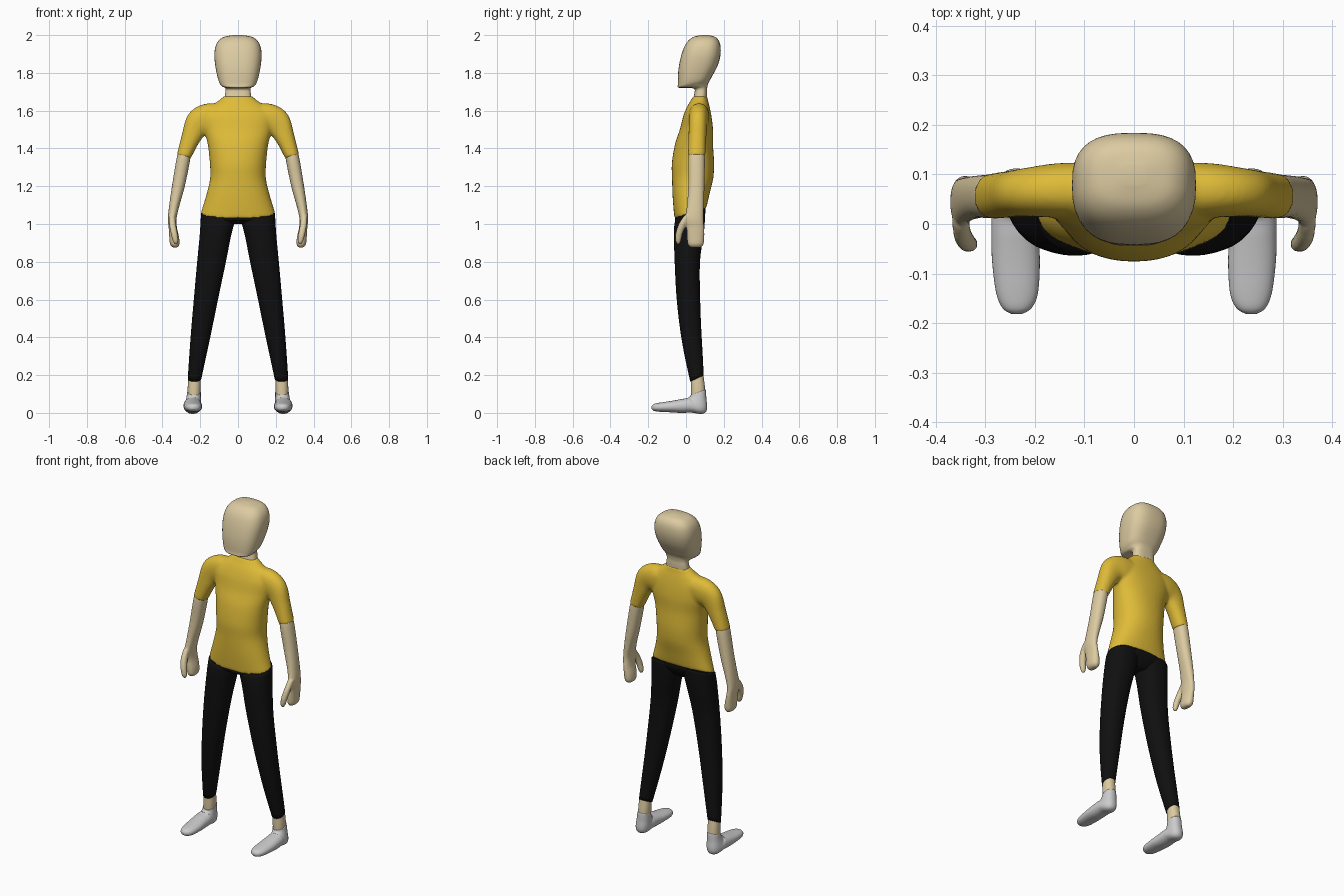
import bpy, bmesh
from math import sin, cos, pi, radians


def material(name, rgb):
    m = bpy.data.materials.new(name)
    m.diffuse_color = (*rgb, 1)
    return m


SKIN = material("skin", (0.72, 0.60, 0.36))
YELLOW = material("yellow_cloth", (0.74, 0.50, 0.04))
BLACK = material("black_cloth", (0.005, 0.005, 0.005))


def curve(pts, steps=6):
    """Catmull-Rom interpolation of section tuples."""
    pts = [tuple(p) + (0,) * (7 - len(p)) for p in pts]
    out = []
    for i in range(len(pts) - 1):
        p0, p1, p2 = pts[max(i - 1, 0)], pts[i], pts[i + 1]
        p3 = pts[min(i + 2, len(pts) - 1)]
        for k in range(steps):
            t = k / steps
            out.append([0.5 * (2 * b + (c - a) * t + (2 * a - 5 * b + 4 * c - d) * t * t
                               + (3 * b - a - 3 * c + d) * t ** 3)
                        for a, b, c, d in zip(p0, p1, p2, p3)])
    return out + [list(pts[-1])]


def loft(bm, sections, power=2.2, n=36):
    """Skin rounded rings: (x, y, z, half width, half depth, roll, pitch)."""
    rings = []
    for x, y, z, ru, rv, a, b in curve(sections):
        a, b = radians(a), radians(b)
        ring = []
        for i in range(n):
            c, s = cos(2 * pi * i / n), sin(2 * pi * i / n)
            u = max(ru, 0.002) * abs(c) ** (2 / power) * (1 if c > 0 else -1)
            v = max(rv, 0.002) * abs(s) ** (2 / power) * (1 if s > 0 else -1)
            ring.append(bm.verts.new((x + u * cos(a), y + v * cos(b),
                                      z + u * sin(a) + v * sin(b))))
        rings.append(ring)
    faces = [bm.faces.new(rings[0]), bm.faces.new(rings[-1])]
    for r, q in zip(rings, rings[1:]):
        for i in range(n):
            j = (i + 1) % n
            faces.append(bm.faces.new((r[i], r[j], q[j], q[i])))
    bmesh.ops.recalc_face_normals(bm, faces=faces)


def part(name, lofts, mat=None, power=2.2, blend=0, mirror=False):
    bm = bmesh.new()
    for s in lofts:
        loft(bm, s, power)
    me = bpy.data.meshes.new(name)
    bm.to_mesh(me)
    bm.free()
    ob = bpy.data.objects.new(name, me)
    bpy.context.collection.objects.link(ob)
    if mat:
        me.materials.append(mat)
    me.polygons.foreach_set("use_smooth", [True] * len(me.polygons))
    if blend:  # fuse overlapping lofts into one soft surface
        r = ob.modifiers.new("fuse", 'REMESH')
        r.mode, r.voxel_size, r.use_smooth_shade = 'VOXEL', blend, True
        s = ob.modifiers.new("soften", 'SMOOTH')
        s.factor, s.iterations = 0.5, 6
    if mirror:
        ob.modifiers.new("mirror", 'MIRROR').use_mirror_merge = False
    return ob


def flip(sections):
    return [(-s[0], *s[1:5], -s[5], *s[6:]) for s in sections]


# Head and neck
part("head", [[
    (0, .070, 1.640, .075, .040), (0, .078, 1.690, .068, .034),
    (0, .075, 1.718, .067, .037), (0, .040, 1.732, .085, .078, 0, 8),
    (0, .046, 1.760, .103, .090, 0, 10), (0, .064, 1.830, .119, .104, 0, 5),
    (0, .080, 1.900, .125, .103), (0, .090, 1.955, .113, .090),
    (0, .096, 1.988, .080, .062), (0, .099, 2.000, .025, .020)]], SKIN, power=2.7)

# Shirt: torso plus short sleeves
torso = [
    (0, .023, 1.055, .198, .088, 0, 18), (0, .027, 1.150, .169, .098, 0, 5),
    (0, .035, 1.240, .148, .109), (0, .037, 1.320, .149, .112),
    (0, .042, 1.420, .160, .101), (0, .055, 1.500, .180, .088),
    (0, .060, 1.570, .190, .075), (0, .065, 1.620, .150, .060),
    (0, .071, 1.655, .100, .045), (0, .076, 1.678, .074, .037)]
sleeve = [
    (.060, .068, 1.575, .060, .055, 80), (.150, .068, 1.560, .080, .055, 72),
    (.215, .064, 1.530, .071, .049, 50), (.250, .060, 1.455, .051, .047, 25),
    (.287, .056, 1.357, .038, .046, 15)]
part("shirt", [torso, sleeve, flip(sleeve)], YELLOW, blend=.008)

# Bare forearms with hand and thumb
arm = [
    (.278, .057, 1.400, .030, .036, 15), (.288, .056, 1.350, .036, .044, 12),
    (.314, .055, 1.210, .034, .043, 12), (.337, .050, 1.100, .027, .045, 10),
    (.348, .044, 1.030, .023, .049), (.345, .050, .980, .022, .047),
    (.338, .051, .930, .026, .046), (.335, .051, .892, .025, .042),
    (.333, .051, .876, .014, .028)]
thumb = [
    (.350, .012, 1.045, .017, .022), (.347, -.018, 1.000, .018, .021),
    (.338, -.036, .950, .018, .019), (.330, -.041, .908, .015, .014),
    (.329, -.041, .892, .006, .006)]
part("forearms_and_hands", [arm, thumb], SKIN, blend=.006, mirror=True)

# Trousers: hips and tapering legs
part("trouser_hips", [[
    (0, .025, 1.100, .165, .080, 0, 18), (0, .023, 1.058, .194, .085, 0, 18),
    (0, .022, 1.035, .180, .080, 0, 12), (0, .020, 1.000, .060, .045)]], BLACK)
part("trouser_legs", [[
    (.100, .023, 1.052, .096, .083, 0, 18), (.118, .015, .950, .084, .079),
    (.140, .007, .800, .076, .067), (.170, .013, .600, .064, .062),
    (.199, .029, .400, .052, .054), (.230, .058, .182, .036, .039, 0, 25)]],
    BLACK, mirror=True)

# Bare ankles
part("ankles", [[
    (.233, .065, .095, .033, .040, 0, 20), (.232, .062, .140, .034, .039, 0, 22),
    (.230, .058, .195, .033, .036, 0, 25)]], SKIN, mirror=True)

# Shoes: swept from the toe back and up around the heel
part("shoes", [[
    (.237, -.182, .028, .010, .008, 0, 90), (.236, -.170, .029, .029, .018, 0, 90),
    (.236, -.140, .030, .042, .024, 0, 90), (.238, -.080, .033, .048, .030, 0, 90),
    (.240, -.030, .036, .048, .036, 0, 90), (.240, .020, .040, .047, .041, 0, 108),
    (.239, .057, .042, .043, .061, 0, 140), (.235, .065, .082, .038, .043, 0, 172),
    (.233, .065, .109, .036, .042, 0, 200)]], mirror=True)
